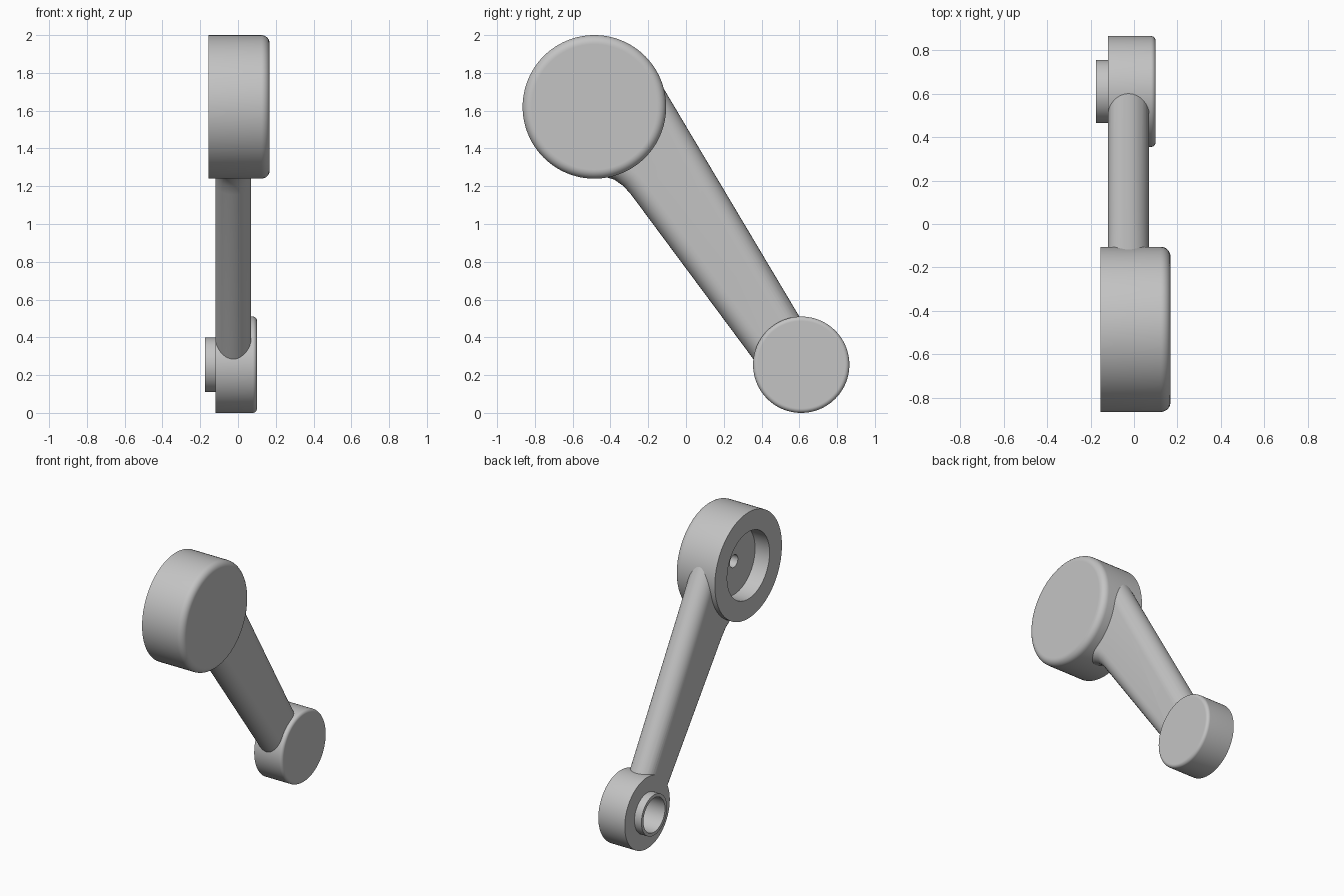
import bpy, bmesh
from math import pi, sin, cos
from mathutils import Vector

cube = bpy.data.objects.get("Cube")
if cube:
    bpy.data.objects.remove(cube, do_unlink=True)

grey = bpy.data.materials.new("plain grey")
grey.use_nodes = True
COLOUR = (0.55, 0.55, 0.55, 1)
grey.diffuse_color = COLOUR
grey.node_tree.nodes["Principled BSDF"].inputs["Base Color"].default_value = COLOUR


def add_object(name, bm):
    bmesh.ops.remove_doubles(bm, verts=bm.verts, dist=1e-5)
    bmesh.ops.recalc_face_normals(bm, faces=bm.faces)
    mesh = bpy.data.meshes.new(name)
    bm.to_mesh(mesh)
    bm.free()
    mesh.materials.append(grey)
    obj = bpy.data.objects.new(name, mesh)
    bpy.context.collection.objects.link(obj)
    return obj


def smooth(obj):
    bpy.ops.object.select_all(action='DESELECT')
    obj.select_set(True)
    bpy.context.view_layer.objects.active = obj
    bpy.ops.object.shade_smooth_by_angle(angle=pi / 6)


def lathe(name, profile, centre, steps=96):
    """Spin (x, radius) points around an axis parallel to x."""
    bm = bmesh.new()
    verts = [bm.verts.new((x, centre[0], centre[1] + r)) for x, r in profile]
    edges = [bm.edges.new(pair) for pair in zip(verts, verts[1:])]
    bmesh.ops.spin(bm, geom=verts + edges, cent=(0, *centre), axis=(1, 0, 0),
                   angle=2 * pi, steps=steps, use_duplicate=False)
    return add_object(name, bm)


def fillet(x, r, size, steps=8):
    """Rounded rim from the side wall to the outer face, closed at the axis."""
    arc = [(x - size + size * sin(a), r - size + size * cos(a))
           for a in (i * pi / 2 / steps for i in range(steps + 1))]
    return arc + [(x, r - size - 0.003), (x, 0)]


UPPER = (-0.485, 1.62)
LOWER = (0.61, 0.255)

# Large upper joint with a recess and a small centre hole
upper_joint = lathe("upper_joint", [
    (0.06, 0), (0.06, 0.045), (-0.04, 0.045), (-0.04, 0.24),
    (-0.155, 0.24), (-0.155, 0.38)] + fillet(0.168, 0.38, 0.045), UPPER)
smooth(upper_joint)

# Small lower joint with a hollow collar
lower_joint = lathe("lower_joint", [
    (0.06, 0), (0.06, 0.122), (-0.175, 0.122), (-0.175, 0.145),
    (-0.12, 0.145), (-0.12, 0.255)] + fillet(0.1, 0.255, 0.022), LOWER)
smooth(lower_joint)

# Tapered arm lofted through round-edged sections (lower edge, upper edge)
STATIONS = [
    ((-0.50, 1.28), (-0.18, 1.82)), ((-0.43, 1.25), (-0.12, 1.72)),
    ((-0.38, 1.235), (-0.07, 1.636)), ((-0.33, 1.20), (0.0, 1.518)),
    ((-0.29, 1.155), (0.072, 1.397)), ((0.36, 0.28), (0.63, 0.46)),
    ((0.42, 0.20), (0.68, 0.376))]
MID_X, HALF = -0.025, 0.095
bm = bmesh.new()
rings = []
for low, high in STATIONS:
    low, high = Vector((MID_X, *low)), Vector((MID_X, *high))
    along = (high - low).normalized()
    ring = []
    for end, sign in ((high - along * HALF, 1), (low + along * HALF, -1)):
        for i in range(17):
            a = pi * i / 16
            side = Vector((cos(a), 0, 0)) + along * sin(a)
            ring.append(bm.verts.new(end + side * HALF * sign))
    rings.append(ring)
for a, b in zip(rings, rings[1:]):
    for i in range(len(a)):
        j = (i + 1) % len(a)
        bm.faces.new((a[i], a[j], b[j], b[i]))
bm.faces.new(rings[0])
bm.faces.new(rings[-1])
arm = add_object("arm", bm)

# Trim the arm ends so that they stay inside the joint walls
for name, centre, radius in (("upper_cutter", UPPER, 0.3), ("lower_cutter", LOWER, 0.19)):
    cutter = lathe(name, [(-0.3, 0), (-0.3, radius), (0.3, radius), (0.3, 0)], centre)
    cutter.hide_render = True
    cutter.hide_viewport = True
    trim = arm.modifiers.new(name, 'BOOLEAN')
    trim.operation = 'DIFFERENCE'
    trim.solver = 'EXACT'
    trim.object = cutter
smooth(arm)
